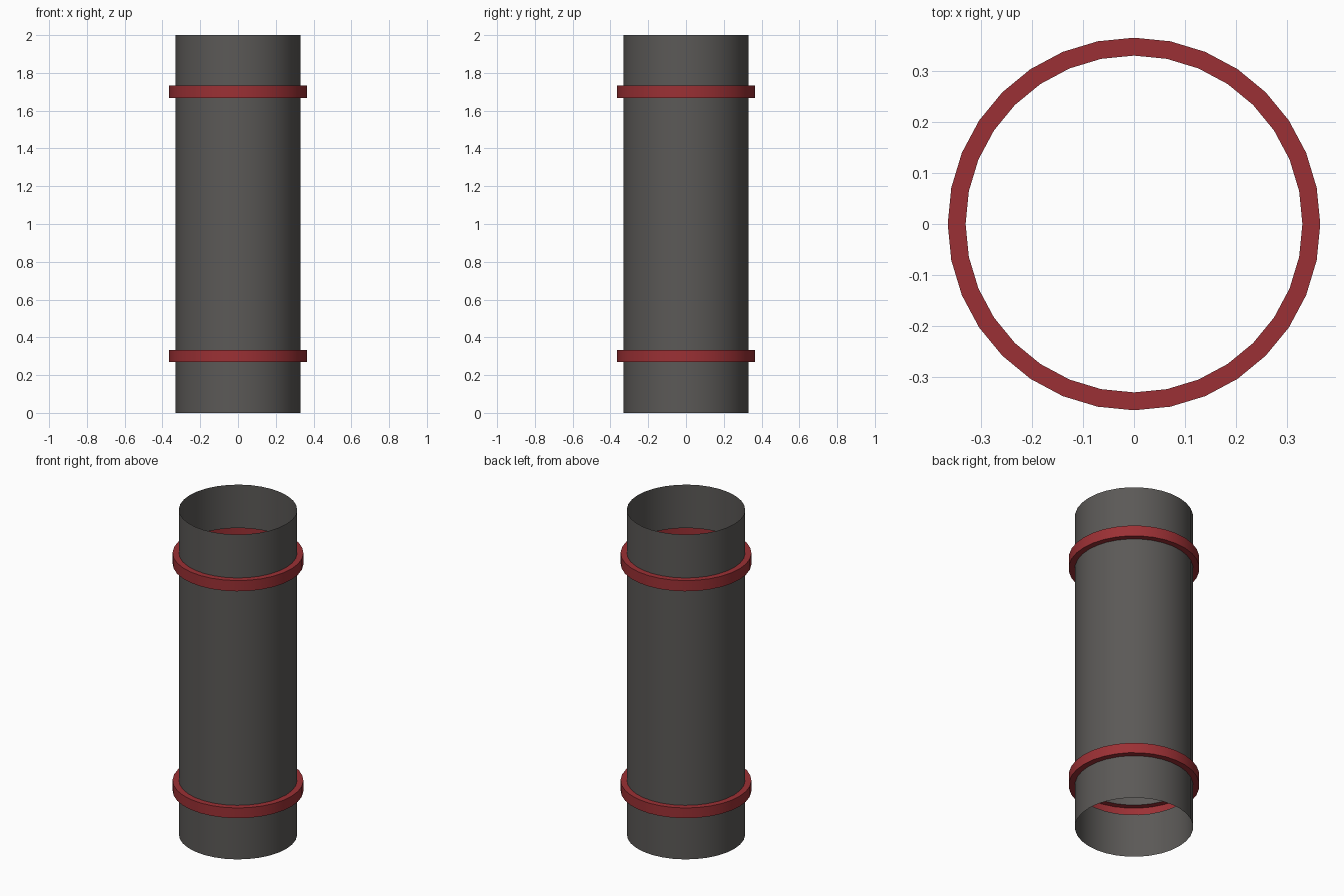
import bpy
import bmesh
from math import cos, sin, tau, radians

if "Cube" in bpy.data.objects:
    bpy.data.objects.remove(bpy.data.objects["Cube"])

SIDES = 32
R_PIPE, R_BAND = 0.33, 0.365


def material(name, rgb):
    m = bpy.data.materials.new(name)
    m.diffuse_color = (*rgb, 1)
    m.use_nodes = True
    m.node_tree.nodes["Principled BSDF"].inputs["Base Color"].default_value = m.diffuse_color
    return m


def lathe(name, profile, mat):
    """Revolve an open (radius, z) profile, listed bottom to top, around z."""
    bm = bmesh.new()
    rings = [[bm.verts.new((r * cos(tau * i / SIDES), r * sin(tau * i / SIDES), z))
              for i in range(SIDES)] for r, z in profile]
    for low, high in zip(rings, rings[1:]):
        for i in range(SIDES):
            j = (i + 1) % SIDES
            bm.faces.new((low[i], low[j], high[j], high[i]))
    mesh = bpy.data.meshes.new(name)
    bm.to_mesh(mesh)
    bm.free()
    mesh.materials.append(mat)
    obj = bpy.data.objects.new(name, mesh)
    bpy.context.collection.objects.link(obj)
    bpy.ops.object.select_all(action='DESELECT')
    obj.select_set(True)
    bpy.context.view_layer.objects.active = obj
    bpy.ops.object.shade_smooth_by_angle(angle=radians(30))


grey = material("dark_grey", (0.105, 0.1, 0.095))
red = material("red", (0.33, 0.03, 0.035))

# Thin open pipe, interrupted where the raised bands sit
for name, z0, z1 in (("pipe_bottom", 0, 0.27), ("pipe_middle", 0.333, 1.667),
                     ("pipe_top", 1.733, 2)):
    lathe(name, [(R_PIPE, z0), (R_PIPE, z1)], grey)

# Raised bands, hollow towards the inside of the pipe
for name, z0, z1 in (("lower_band", 0.27, 0.333), ("upper_band", 1.667, 1.733)):
    lathe(name, [(R_PIPE, z0), (R_BAND, z0), (R_BAND, z1), (R_PIPE, z1)], red)
